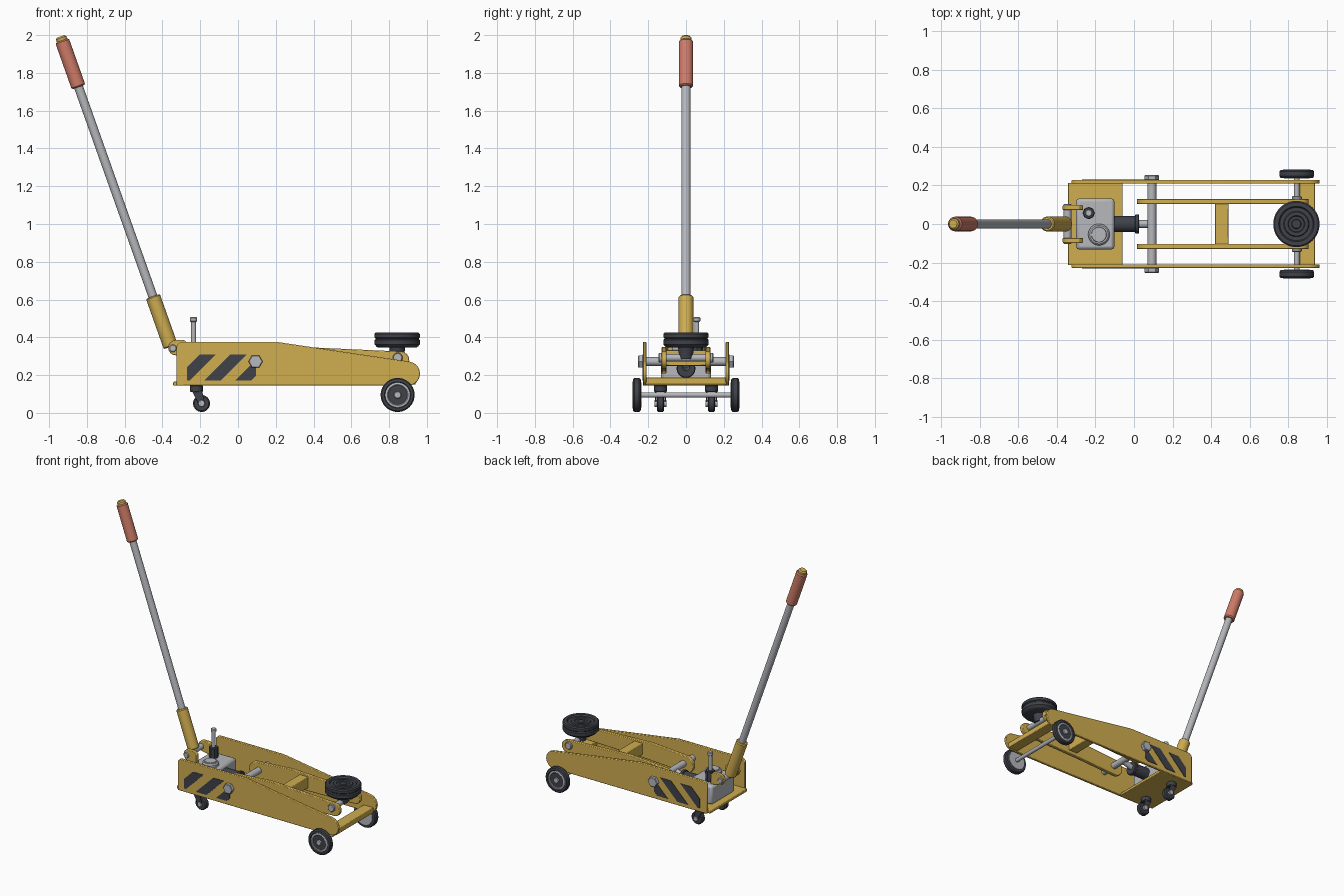
import bpy, bmesh, math
from mathutils import Vector

if "Cube" in bpy.data.objects:
    bpy.data.objects.remove(bpy.data.objects["Cube"], do_unlink=True)


def material(name, rgb):
    m = bpy.data.materials.new(name)
    m.use_nodes = True
    m.diffuse_color = (*rgb, 1)
    m.node_tree.nodes["Principled BSDF"].inputs["Base Color"].default_value = (*rgb, 1)
    return m


YELLOW = material("yellow paint", (0.63, 0.42, 0.08))
STEEL = material("light steel", (0.47, 0.48, 0.51))
DARK = material("dark rubber", (0.05, 0.054, 0.068))
GRIP = material("red grip", (0.62, 0.2, 0.14))


def finish(name, bm, mat, bevel=0, segments=2):
    bmesh.ops.recalc_face_normals(bm, faces=bm.faces)
    me = bpy.data.meshes.new(name)
    bm.to_mesh(me)
    bm.free()
    me.materials.append(mat)
    ob = bpy.data.objects.new(name, me)
    bpy.context.collection.objects.link(ob)
    if bevel:
        mod = ob.modifiers.new("bevel", "BEVEL")
        mod.width, mod.segments, mod.limit_method = bevel, segments, "ANGLE"
        mod.angle_limit = math.radians(40)
    bpy.ops.object.select_all(action="DESELECT")
    bpy.context.view_layer.objects.active = ob
    ob.select_set(True)
    bpy.ops.object.shade_smooth_by_angle(angle=math.radians(35))
    return ob


def box(name, lo, hi, mat, bevel=0.004):
    bm = bmesh.new()
    bmesh.ops.create_cube(bm, size=1)
    for v in bm.verts:
        v.co = [(a + b) / 2 + c * (b - a) for a, b, c in zip(lo, hi, v.co)]
    return finish(name, bm, mat, bevel)


def lathe(name, base, axis, profile, mat, sides=32):
    """Turn (radius, distance along axis) pairs into a closed solid."""
    base, axis = Vector(base), Vector(axis).normalized()
    turn = axis.to_track_quat("Z", "Y")
    bm = bmesh.new()
    rings = []
    for r, h in profile:
        rings.append([bm.verts.new(base + turn @ Vector((
            r * math.cos(math.tau * i / sides), r * math.sin(math.tau * i / sides), h)))
            for i in range(sides)])
    for a, b in zip(rings, rings[1:]):
        for i in range(sides):
            j = (i + 1) % sides
            bm.faces.new((a[i], a[j], b[j], b[i]))
    bm.faces.new(rings[0])
    bm.faces.new(rings[-1])
    return finish(name, bm, mat)


def rod(name, a, b, r, mat, sides=24, edge=0.004):
    a, b = Vector(a), Vector(b)
    n = (b - a).length
    return lathe(name, a, b - a, [(r - edge, 0), (r, edge), (r, n - edge), (r - edge, n)], mat, sides)


def plate(name, outline, y0, y1, mat, bevel=0.0):
    """Extrude an x-z outline from y0 to y1."""
    bm = bmesh.new()
    f = bm.faces.new([bm.verts.new((x, y0, z)) for x, z in outline])
    new = bmesh.ops.extrude_face_region(bm, geom=[f])["geom"]
    bmesh.ops.translate(bm, vec=(0, y1 - y0, 0),
                        verts=[v for v in new if isinstance(v, bmesh.types.BMVert)])
    return finish(name, bm, mat, bevel)


def arc(x, z, r, start, end, n=8):
    return [(x + r * math.cos(math.radians(start + (end - start) * i / n)),
             z + r * math.sin(math.radians(start + (end - start) * i / n))) for i in range(n + 1)]


# Frame and lift arm outlines
frame = [(-0.325, 0.145), (-0.325, 0.355), (-0.305, 0.375), (0.21, 0.375)] \
    + arc(0.9, 0.208, 0.064, 82, -90)
arm = [(0.36, 0.348)] + arc(0.862, 0.28, 0.045, 86, -95) + [(0.4, 0.225)] \
    + arc(0.075, 0.268, 0.06, 270, 95)


# Hazard stripe: slanted band clipped to the panel's sides
def stripe(left, right, x, low=0.172, high=0.31, width=0.085):
    def edge(x0, limit, side):
        slope = lambda px: low + px - x0
        if side * (x0 - limit) > 0:
            return [(x0, low)] if side < 0 else [(limit, low)]
        return [(limit, min(high, max(low, slope(limit))))]
    bm = bmesh.new()
    pts = [(x, low), (x + width, low), (x + width + high - low, high), (x + high - low, high)]
    f = [bm.faces.new([bm.verts.new((a, 0, b)) for a, b in pts])]
    for limit, sign in ((left, -1), (right, 1)):
        bmesh.ops.bisect_plane(bm, geom=bm.verts[:] + bm.edges[:] + bm.faces[:],
                               plane_co=(limit, 0, 0), plane_no=(sign, 0, 0), clear_outer=True)
    out = [(v.co.x, v.co.z) for v in [l.vert for l in bm.faces[:][0].loops]]
    bm.free()
    return out


# Parts repeated on both sides
for s, side in ((1, "back"), (-1, "front")):
    plate(f"frame_plate_{side}", frame, s * 0.209, s * 0.228, YELLOW, 0.004)
    for k in range(3):
        plate(f"stripe_{side}_{k}", stripe(-0.27, 0.095, -0.34 + k * 0.163),
              s * 0.2275, s * 0.231, DARK)
    plate(f"lift_arm_{side}", arm, s * 0.104, s * 0.13, YELLOW, 0.004)
    rod(f"pivot_nut_{side}", (0.093, s * 0.226, 0.272), (0.093, s * 0.254, 0.272), 0.038, STEEL, 6)
    rod(f"saddle_pin_cap_{side}", (0.845, s * 0.12, 0.292), (0.845, s * 0.145, 0.292), 0.026, STEEL)

    # Load wheel
    lathe(f"wheel_tyre_{side}", (0.845, s * 0.238, 0.095), (0, s, 0),
          [(0.07, 0), (0.084, 0.002), (0.09, 0.01), (0.09, 0.034), (0.084, 0.042),
           (0.07, 0.044), (0.066, 0.038)], DARK, 40)
    lathe(f"wheel_hub_{side}", (0.845, s * 0.236, 0.095), (0, s, 0),
          [(0.066, 0), (0.066, 0.041), (0.055, 0.043), (0.05, 0.039), (0.02, 0.039),
           (0.016, 0.046)], STEEL)

    # Swivel caster
    y = s * 0.135
    rod(f"caster_swivel_{side}", (-0.22, y, 0.11), (-0.22, y, 0.147), 0.034, DARK)
    fork = [(-0.245, 0.118), (-0.19, 0.118), (-0.175, 0.05), (-0.193, 0.034), (-0.211, 0.05)]
    for t in (-1, 1):
        plate(f"caster_fork_{side}_{t}", fork, y + t * 0.022, y + t * 0.029, DARK, 0.002)
        rod(f"caster_hub_{side}_{t}", (-0.193, y + t * 0.015, 0.05),
            (-0.193, y + t * 0.033, 0.05), 0.018, STEEL, 20, 0.002)
    rod(f"caster_wheel_{side}", (-0.193, y - 0.019, 0.05), (-0.193, y + 0.019, 0.05),
        0.045, DARK, 32, 0.007)

    # Handle lug
    lug = [(-0.265, 0.295), (-0.265, 0.365), (-0.285, 0.385)] + arc(-0.33, 0.345, 0.04, 90, 270)
    plate(f"handle_lug_{side}", lug, s * 0.072, s * 0.098, YELLOW, 0.004)

# Frame cross pieces
box("base_plate", (-0.343, -0.214, 0.145), (-0.06, 0.214, 0.165), YELLOW)
box("nose_crossbar", (0.86, -0.214, 0.15), (0.94, 0.214, 0.188), YELLOW)
box("arm_crossbar", (0.42, -0.12, 0.25), (0.49, 0.12, 0.33), YELLOW)
rod("front_axle", (0.845, -0.25, 0.095), (0.845, 0.25, 0.095), 0.014, STEEL)
rod("pivot_rod", (0.093, -0.235, 0.272), (0.093, 0.235, 0.272), 0.023, STEEL)
rod("saddle_pin", (0.845, -0.13, 0.292), (0.845, 0.13, 0.292), 0.02, STEEL)

# Power unit, filler cap and release valve
box("power_unit", (-0.3, -0.133, 0.163), (-0.102, 0.133, 0.3), STEEL, 0.016)
lathe("filler_cap", (-0.182, -0.055, 0.298), (0, 0, 1),
      [(0.056, 0), (0.056, 0.02), (0.048, 0.028), (0.04, 0.028), (0.038, 0.034)], STEEL)
rod("valve_collar", (-0.235, 0.057, 0.298), (-0.235, 0.057, 0.375), 0.032, DARK, 8)
rod("valve_post", (-0.235, 0.057, 0.37), (-0.235, 0.057, 0.49), 0.013, STEEL, 16, 0.002)
rod("valve_cap", (-0.235, 0.057, 0.482), (-0.235, 0.057, 0.507), 0.019, STEEL, 16)

# Hydraulic ram
rod("ram_cylinder", (-0.11, 0, 0.235), (0.01, 0, 0.235), 0.042, DARK)
rod("ram_flange", (0.005, 0, 0.235), (0.027, 0, 0.235), 0.05, DARK)
rod("ram_piston", (0.0, 0, 0.235), (0.093, 0, 0.262), 0.02, STEEL)

# Lifting saddle with ringed top
lathe("saddle", (0.843, 0, 0.285), (0, 0, 1),
      [(0.034, 0), (0.042, 0.06), (0.1, 0.06), (0.11, 0.066), (0.12, 0.078), (0.12, 0.1),
       (0.114, 0.106), (0.114, 0.11), (0.12, 0.115), (0.12, 0.133), (0.113, 0.14),
       (0.092, 0.14), (0.086, 0.13), (0.066, 0.13), (0.062, 0.137), (0.044, 0.137),
       (0.04, 0.13), (0.026, 0.13), (0.022, 0.135)], DARK, 48)


# Handle, all along one leaning line
def on_handle(z):
    return (-0.45 - 0.355 * (z - 0.615), 0, z)


rod("handle_pin", (-0.345, -0.105, 0.342), (-0.345, 0.105, 0.342), 0.02, STEEL)
rod("handle_socket", on_handle(0.35), on_handle(0.617), 0.039, YELLOW, 32, 0.006)
rod("handle_tube", on_handle(0.6), on_handle(1.75), 0.024, STEEL)
rod("handle_grip", on_handle(1.725), on_handle(1.972), 0.038, GRIP, 32, 0.007)
rod("handle_tip", on_handle(1.96), on_handle(1.993), 0.029, YELLOW, 32, 0.008)
